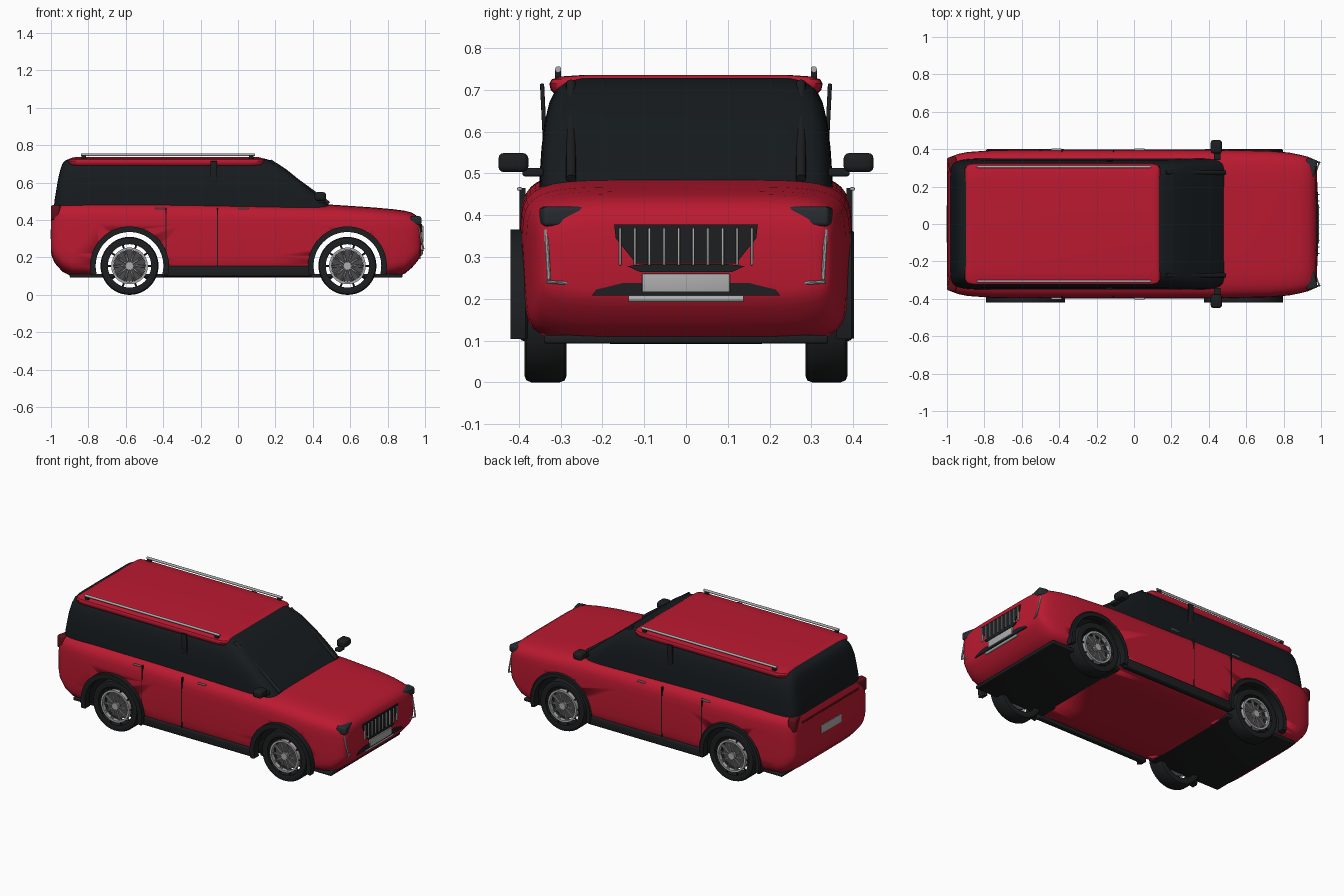
import bpy, bmesh, math
from mathutils import Vector

if "Cube" in bpy.data.objects:
    bpy.data.objects.remove(bpy.data.objects["Cube"])


def mat(name, r, g, b):
    m = bpy.data.materials.new(name)
    m.diffuse_color = (r, g, b, 1)
    m.use_nodes = True
    m.node_tree.nodes["Principled BSDF"].inputs["Base Color"].default_value = m.diffuse_color
    return m


RED = mat("red_paint", 0.5, 0.01, 0.03)
BLACK = mat("black_trim", 0.012, 0.013, 0.014)
GLASS = mat("dark_glass", 0.008, 0.011, 0.013)
LAMP = mat("lamp_glass", 0.02, 0.025, 0.03)
TAIL = mat("tail_lens", 0.12, 0.005, 0.01)
CHROME = mat("chrome", 0.42, 0.42, 0.42)
STEEL = mat("brake_steel", 0.07, 0.07, 0.075)


def finish(name, bm, m, angle=40):
    bmesh.ops.recalc_face_normals(bm, faces=bm.faces)
    me = bpy.data.meshes.new(name)
    bm.to_mesh(me)
    bm.free()
    ob = bpy.data.objects.new(name, me)
    bpy.context.collection.objects.link(ob)
    me.materials.append(m)
    bpy.ops.object.select_all(action='DESELECT')
    ob.select_set(True)
    bpy.context.view_layer.objects.active = ob
    bpy.ops.object.shade_smooth_by_angle(angle=math.radians(angle))
    return ob


def loft(name, rings, m, closed=False, angle=40):
    """Skin a list of equal-length point rings; cap the ends or close the loop."""
    bm = bmesh.new()
    vs = [[bm.verts.new(p) for p in r] for r in rings]
    n = len(vs[0])
    pairs = list(zip(vs, vs[1:])) + ([(vs[-1], vs[0])] if closed else [])
    for a, b in pairs:
        for i in range(n):
            bm.faces.new((a[i], a[(i + 1) % n], b[(i + 1) % n], b[i]))
    if not closed:
        bm.faces.new(vs[0])
        bm.faces.new(vs[-1])
    return finish(name, bm, m, angle)


def squircle(a, b, e, n=48):
    """Rounded rectangle outline, half sizes a and b."""
    out = []
    for i in range(n):
        t = 2 * math.pi * (i + 0.5) / n
        c, s = math.cos(t), math.sin(t)
        out.append((a * math.copysign(abs(c) ** (2 / e), c), b * math.copysign(abs(s) ** (2 / e), s)))
    return out


def box(name, c, size, m, rot=(0, 0, 0), bevel=0.0):
    bm = bmesh.new()
    bmesh.ops.create_cube(bm, size=1)
    bmesh.ops.scale(bm, vec=size, verts=bm.verts)
    if bevel:
        bmesh.ops.bevel(bm, geom=bm.edges[:], offset=bevel, segments=3, profile=0.5, affect='EDGES')
    ob = finish(name, bm, m)
    ob.location, ob.rotation_euler = c, rot
    return ob


def tube(name, p, q, r, m, n=12):
    p, q = Vector(p), Vector(q)
    bm = bmesh.new()
    bmesh.ops.create_cone(bm, cap_ends=True, segments=n, radius1=r, radius2=r, depth=(q - p).length)
    ob = finish(name, bm, m)
    ob.location = (p + q) / 2
    ob.rotation_euler = (q - p).to_track_quat('Z', 'Y').to_euler()
    return ob


def panel(name, yz, x0, x1, m):
    return loft(name, [[(x, y, z) for y, z in yz] for x in (x0, x1)], m, angle=30)


def lathe(name, prof, c, m, a0=0, a1=360, n=48):
    """Spin an (radius, y) outline about the y axis through c."""
    full = a1 - a0 == 360
    rings = []
    for i in range(n + (0 if full else 1)):
        t = math.radians(a0 + (a1 - a0) * i / n)
        rings.append([(c[0] + r * math.cos(t), c[1] + y, c[2] + r * math.sin(t)) for r, y in prof])
    return loft(name, rings, m, closed=full)


# Painted hull: x, half width, bottom, top
HULL = [(-1.0, .325, .23, .40), (-.995, .345, .205, .44), (-.98, .36, .17, .485), (-.94, .375, .125, .50),
        (-.89, .385, .10, .503), (-.75, .395, .093, .504), (-.3, .397, .092, .50), (.2, .397, .092, .49),
        (.48, .396, .092, .484), (.72, .392, .093, .468), (.83, .382, .097, .458), (.89, .37, .112, .45),
        (.93, .36, .145, .44), (.96, .347, .18, .42), (.972, .335, .20, .40), (.978, .31, .22, .37)]
body = loft("body", [[(x, y, (b + t) / 2 + z) for y, z in squircle(w, (t - b) / 2, 6)]
                     for x, w, b, t in HULL], RED)
body.data.materials.append(BLACK)

# Wheel wells cut straight through
WHEELS = (-.58, .585)
R = .155
for x in WHEELS:
    cut = tube("well_cutter", (x, -.6, R), (x, .6, R), .187, RED, 48)
    cut.data.materials.append(BLACK)
    for f in cut.data.polygons:
        f.material_index = 1
    cut.hide_render = True
    mod = body.modifiers.new("well", 'BOOLEAN')
    mod.object, mod.solver = cut, 'EXACT'
    bpy.context.view_layer.objects.active = body
    bpy.ops.object.modifier_apply(modifier="well")
    bpy.data.objects.remove(cut)

# Glasshouse: z, rear x, front x, half width
CABIN = [(.45, -.985, .51, .352), (.50, -.982, .465, .35), (.56, -.972, .395, .346), (.62, -.962, .322, .339),
         (.67, -.95, .26, .327), (.70, -.94, .215, .312), (.718, -.925, .18, .295), (.728, -.90, .145, .27)]
loft("glasshouse", [[((a + b) / 2 + x, y, z) for x, y in squircle((b - a) / 2, w, 14)]
                    for z, a, b, w in CABIN], GLASS)

# Roof skin
ROOF = [(.692, .01, .316), (.70, .003, .324), (.715, 0, .327), (.725, .003, .322), (.732, .012, .30), (.736, .03, .24)]
loft("roof", [[(-.382 + x, y, z) for x, y in squircle(.523 - i, w, 24)] for z, i, w in ROOF], RED)

# Underbody plates and rear/front valances
box("front_undertray", (.635, 0, .103), (.49, .68, .02), BLACK, bevel=.006)
box("rear_undertray", (-.65, 0, .103), (.50, .68, .02), BLACK, bevel=.006)

# Wheels and arches
TYRE = [(.116, -.045), (.14, -.05), (.15, -.046), (R, -.034), (R, .034), (.15, .046), (.14, .05), (.116, .045)]
RIM = [(.086, -.012), (.098, -.012), (.098, .012), (.086, .012)]
for s in (1, -1):
    for x in WHEELS:
        c = (x, s * .336, R)
        lathe("tyre", TYRE, c, BLACK)
        o = (x, s * .372, R)
        lathe("rim", RIM, o, CHROME)
        tube("hub", (x, s * .36, R), (x, s * .384, R), .022, CHROME, 20)
        tube("brake_disc", (x, s * .33, R), (x, s * .345, R), .085, STEEL, 32)
        for k in range(10):
            for d in (-.07, .07):
                t = 2 * math.pi * k / 10
                u = t + d
                tube("spoke", (x + .015 * math.cos(t), s * .376, R + .015 * math.sin(t)),
                     (x + .092 * math.cos(u), s * .374, R + .092 * math.sin(u)), .0035, CHROME, 6)
            tube("rim_mount", (x + .095 * math.cos(t), o[1], R + .095 * math.sin(t)),
                 (x + .12 * math.cos(t), o[1], R + .12 * math.sin(t)), .005, BLACK, 6)
        lathe("wheel_arch", [(.181, -.03), (.211, -.03), (.211, .006), (.204, .012), (.181, .012)],
              (x, s * .39, R), BLACK, -14, 194, 40)

# Parts mirrored left and right
for s in (1, -1):
    box("sill", (0, s * .378, .127), (.79, .04, .056), BLACK, bevel=.01)
    for x in (-.385, -.11):
        box("door_seam", (x, s * .391, .31), (.005, .014, .31), BLACK)
    for x in (-.415, .03):
        box("door_handle", (x, s * .398, .463), (.055, .012, .008), CHROME, bevel=.003)
    box("door_pillar", (-.13, s * .341, .645), (.036, .01, .14), BLACK, (-s * .05, 0, 0), .003)
    tube("windscreen_pillar", (.485, s * .275, .487), (.17, s * .275, .715), .012, BLACK)
    # Mirror
    box("mirror", (.44, s * .413, .526), (.06, .072, .046), BLACK, bevel=.014)
    box("mirror_stalk", (.445, s * .366, .503), (.035, .05, .02), BLACK, bevel=.005)
    # Roof rail
    tube("roof_rail", (-.84, s * .306, .749), (.09, s * .306, .749), .0075, CHROME)
    for x in (-.825, .07):
        box("rail_foot", (x, s * .306, .737), (.025, .015, .022), BLACK, bevel=.003)
    # Lamps
    box("headlamp", (.937, s * .275, .397), (.06, .147, .047), LAMP, (0, 0, -s * .22), .01)
    box("tail_lamp", (-.968, s * .315, .44), (.05, .09, .08), TAIL, (0, 0, s * .25), .012)
    # Running light strip
    tube("running_light", (.965, s * .335, .365), (.992, s * .328, .245), .005, CHROME, 8)
    tube("running_light_foot", (.992, s * .333, .24), (.975, s * .285, .238), .004, CHROME, 8)

# Grille and lower intake
panel("grille", [(-.172, .378), (.172, .378), (.168, .345), (.12, .285), (-.12, .285), (-.168, .345)], .94, .983, BLACK)
for k in range(10):
    y = -.1575 + .035 * k
    box("grille_bar", (.985, y, .325), (.012, .006, .09), CHROME, bevel=.002)
panel("grille_lip", [(-.14, .278), (-.1, .283), (.1, .283), (.14, .278), (.11, .264), (-.11, .264)], .94, .985, BLACK)
panel("lower_intake", [(-.225, .208), (-.215, .222), (-.15, .238), (.15, .238), (.215, .222), (.225, .208)],
      .92, .98, BLACK)
box("front_plate", (.982, 0, .238), (.012, .21, .044), CHROME, bevel=.002)
tube("bumper_bar", (.972, -.138, .2), (.972, .138, .2), .008, CHROME)

# Tailgate trim
box("rear_plate", (-.999, 0, .325), (.008, .2, .05), CHROME, bevel=.002)
box("tail_strip", (-.992, 0, .435), (.012, .56, .012), TAIL, bevel=.003)
